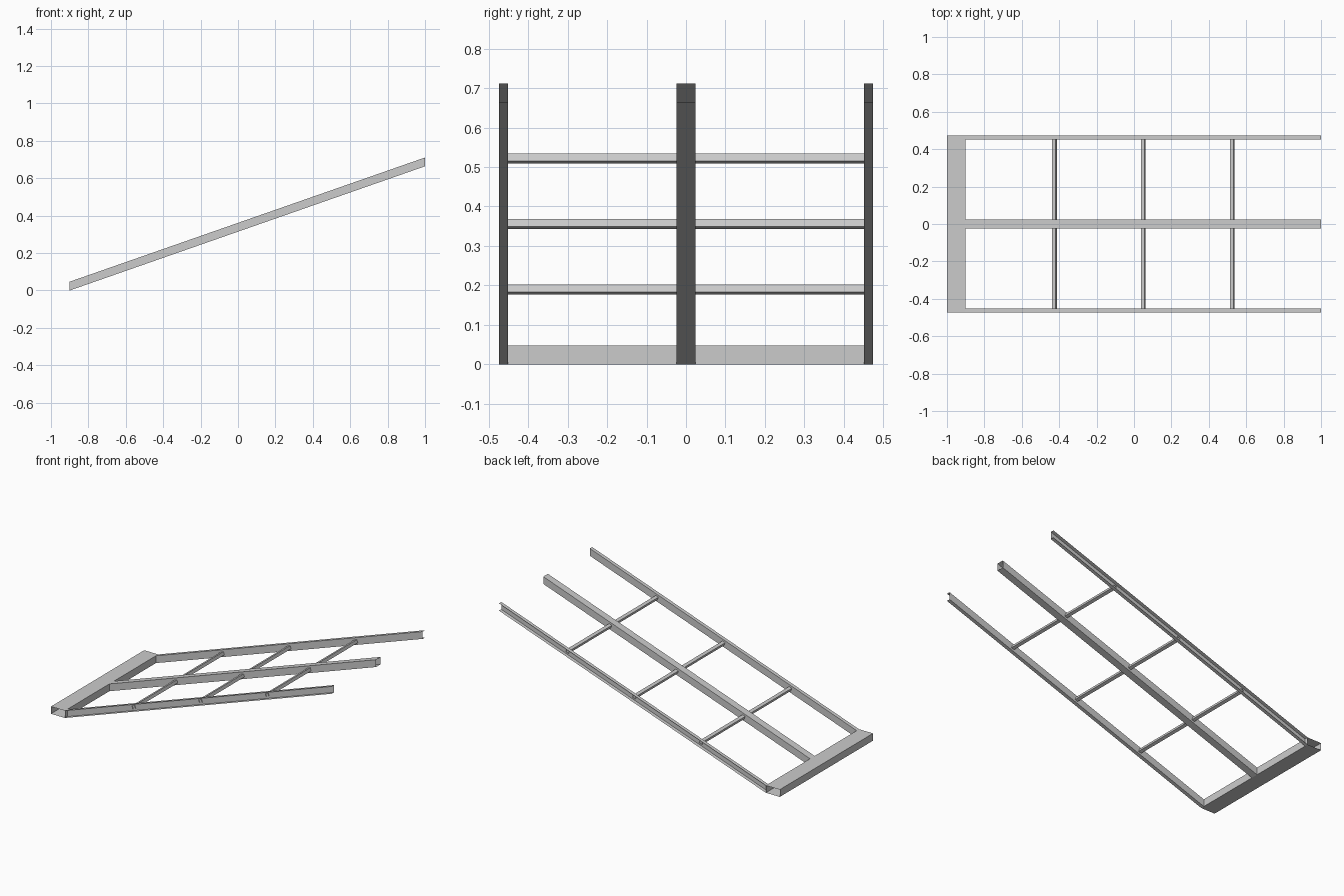
import bpy, math
from mathutils import Vector

cube = bpy.data.objects.get("Cube")
if cube:
    bpy.data.objects.remove(cube, do_unlink=True)

steel = bpy.data.materials.new("grey_steel")
steel.use_nodes = True
COLOR = (0.6, 0.6, 0.6, 1)
steel.diffuse_color = COLOR
steel.node_tree.nodes["Principled BSDF"].inputs["Base Color"].default_value = COLOR

HALF_W = 0.474      # half of the overall width
SIZE = 0.047        # section height of the main members
X0, X1 = -0.9, 1.0  # ends of the sloping rails
RISE = 0.664
ANGLE = math.atan2(RISE, X1 - X0)


def sheet_section(name, profile, sweep, closed=True):
    """Sweep a profile along a vector as thin, open-ended sheet metal."""
    n = len(profile)
    start = [Vector(p) for p in profile]
    verts = start + [p + Vector(sweep) for p in start]
    faces = []
    for i in range(n if closed else n - 1):
        j = (i + 1) % n
        faces.append((i, j, j + n, i + n))
    mesh = bpy.data.meshes.new(name)
    mesh.from_pydata(verts, [], faces)
    mesh.materials.append(steel)
    obj = bpy.data.objects.new(name, mesh)
    bpy.context.collection.objects.link(obj)
    return obj


slope = (X1 - X0, 0, RISE)

# Foot tube lying flat across the low end
foot = [(-1, -HALF_W, 0), (X0, -HALF_W, 0), (X0, -HALF_W, SIZE), (-1, -HALF_W, SIZE)]
sheet_section("foot_tube", foot, (0, 2 * HALF_W, 0))

# Central box rail with vertical end cuts
h = SIZE / 2
sheet_section("centre_rail",
              [(X0, -h, 0), (X0, -h, SIZE), (X0, h, SIZE), (X0, h, 0)], slope)

# Side channels, open towards the outside
for name, side in (("left_channel", 1), ("right_channel", -1)):
    outer, web = side * HALF_W, side * (HALF_W - h)
    channel = [(X0, outer, 0), (X0, web, 0), (X0, web, SIZE), (X0, outer, SIZE)]
    if side > 0:
        channel.reverse()
    sheet_section(name, channel, slope, closed=False)

# Square rungs tilted with the slope, passing through the channel webs
R, REACH = 0.01, HALF_W - h + 0.004
along = Vector((math.cos(ANGLE), 0, math.sin(ANGLE))) * R
across = Vector((-math.sin(ANGLE), 0, math.cos(ANGLE))) * R
for name, x in (("low_rung", -0.425), ("middle_rung", 0.05), ("high_rung", 0.525)):
    centre = Vector((x, -REACH, h + (x - X0) * math.tan(ANGLE)))
    section = [centre + a * along + b * across
               for a, b in ((-1, -1), (1, -1), (1, 1), (-1, 1))]
    sheet_section(name, section, (0, 2 * REACH, 0))
